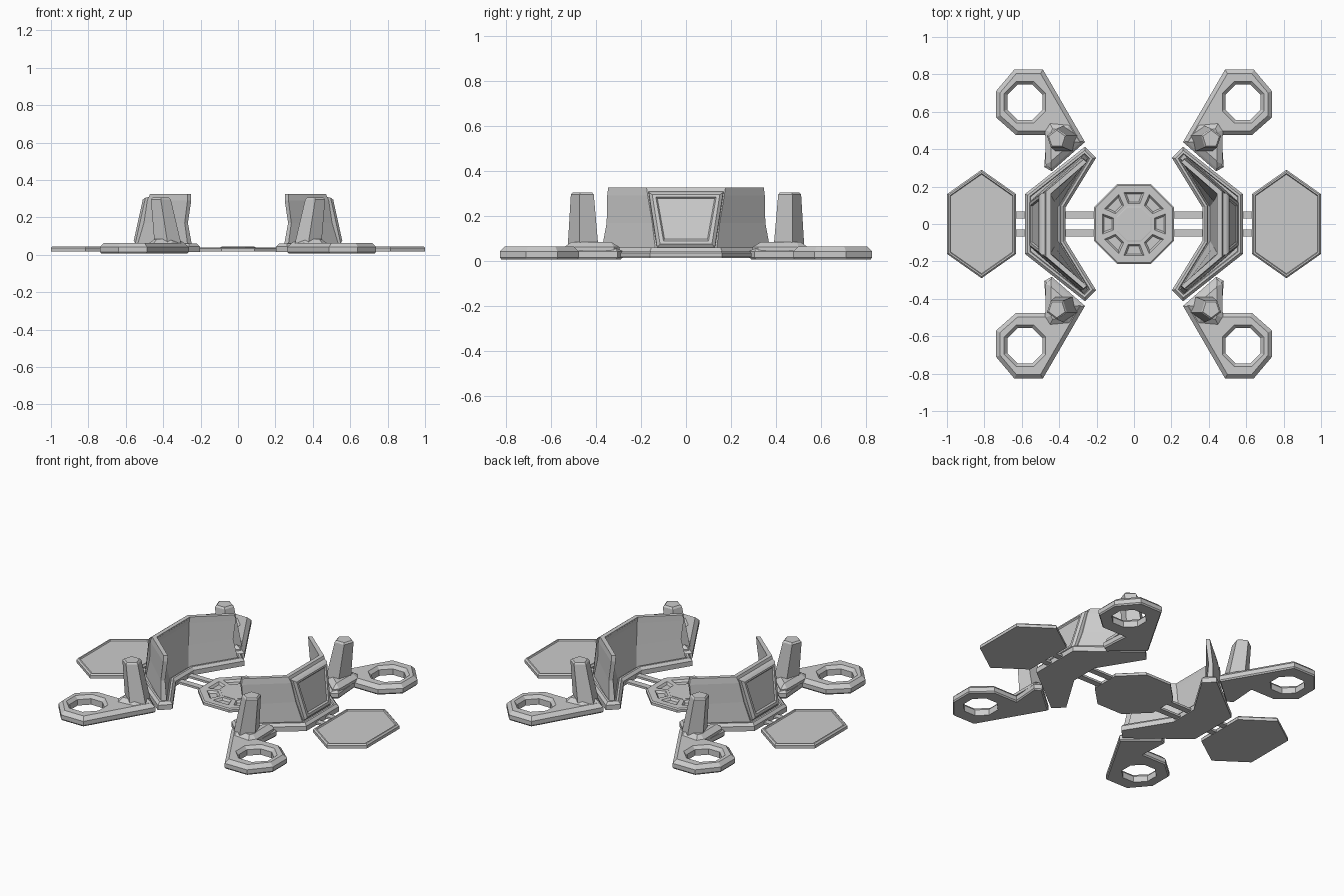
import bpy, bmesh
from math import cos, sin, pi
from mathutils import Vector

if "Cube" in bpy.data.objects:
    bpy.data.objects.remove(bpy.data.objects["Cube"])

def loft(name, rings, hide=False):
    """Skin a list of equal-length 3D rings and cap both ends."""
    bm = bmesh.new()
    vs = [[bm.verts.new(p) for p in r] for r in rings]
    for a, b in zip(vs, vs[1:]):
        for i in range(len(a)):
            j = (i + 1) % len(a)
            bm.faces.new((a[i], a[j], b[j], b[i]))
    bm.faces.new(vs[0][::-1])
    bm.faces.new(vs[-1])
    bmesh.ops.recalc_face_normals(bm, faces=bm.faces)
    me = bpy.data.meshes.new(name)
    bm.to_mesh(me)
    bm.free()
    ob = bpy.data.objects.new(name, me)
    bpy.context.collection.objects.link(ob)
    ob.hide_render = hide
    return ob

def inset(pts, d):
    """Mitred inward offset of a 2D outline."""
    n = len(pts)
    v = [Vector(p) for p in pts]
    s = 1 if sum(v[i - 1].cross(v[i]) for i in range(n)) > 0 else -1
    out = []
    for i in range(n):
        a = (v[i] - v[i - 1]).normalized()
        b = (v[(i + 1) % n] - v[i]).normalized()
        na, nb = Vector((-a.y, a.x)) * s, Vector((-b.y, b.x)) * s
        out.append(v[i] + (na + nb) * d / (1 + na.dot(nb)))
    return out

def plate(name, pts, levels, hide=False):
    """levels: (inset distance, z) pairs from bottom to top."""
    return loft(name, [[(p[0], p[1], z) for p in inset(pts, d)] for d, z in levels], hide)

def ngon(n, cx, cy, r, turn):
    return [(cx + r * cos(2 * pi * i / n + turn), cy + r * sin(2 * pi * i / n + turn)) for i in range(n)]

def cut(ob, cutter):
    m = ob.modifiers.new("cut", 'BOOLEAN')
    m.operation, m.object, m.solver = 'DIFFERENCE', cutter, 'EXACT'

def sym(half):
    """Close an outline by mirroring it in y."""
    return half + [(x, -y) for x, y in reversed(half)]

# central octagonal disc with eight trapezoid pockets and a hub outline
disc = plate("centre_disc", ngon(8, 0, 0, .232, pi / 8), [(0, .018), (0, .034), (.008, .04)])
for i in range(8):
    a = i * pi / 4
    trap = [(.108, -.032), (.17, -.055), (.17, .055), (.108, .032)]
    pts = [(x * cos(a) - y * sin(a), x * sin(a) + y * cos(a)) for x, y in trap]
    cut(disc, plate("pocket_cutter", pts, [(.01, .027), (0, .041), (0, .06)], True))
plate("hub_cap", ngon(8, 0, 0, .1, pi / 8), [(0, .035), (0, .042), (.004, .043)])

pad_half = [(.815, .29), (1.0, .16)]
base_half = [(.203, .353), (.262, .413), (.583, .16)]
ring_arm = [(.738, .71), (.738, .57), (.63, .475), (.468, .475), (.48, .305), (.44, .282),
            (.262, .438), (.487, .826), (.64, .826)]
foot = [(.285, .435), (.345, .53), (.45, .54), (.475, .5), (.472, .32), (.445, .295)]

for s, side in ((1, "right"), (-1, "left")):
    fx = lambda pts: [(s * p[0],) + tuple(p[1:]) for p in pts]

    # hexagonal end pad with thin rim
    hexa = [(.63, .16)] + pad_half + [(1.0, -.16), (.815, -.29), (.63, -.16)]
    plate(side + "_hex_pad", fx(hexa), [(0, .018), (0, .036), (.008, .045), (.016, .045), (.02, .038)])

    # twin rails
    for y in (-.048, .048):
        rail = [(.2, y - .019), (.64, y - .019), (.64, y + .019), (.2, y + .019)]
        plate(side + "_rail", fx(rail), [(0, .02), (0, .033)])

    # chevron base
    base = sym([(.365, .09)] + base_half)
    plate(side + "_barrier_base", fx(base), [(0, .014), (0, .044), (.014, .06), (.026, .06), (.03, .05)])

    # leaning chevron wall: (z, outer end, outer corner, inner corner, inner end)
    rings = []
    for z, oe, oc, ic, ie in (
            (.045, (.268, .375), (.54, .135), (.405, .09), (.245, .35)),
            (.17, (.285, .352), (.503, .15), (.425, .12), (.268, .335)),
            (.29, (.27, .35), (.485, .17), (.445, .155), (.25, .335)),
            (.326, (.27, .345), (.47, .175), (.445, .162), (.252, .33))):
        rings.append(fx([(x, y, z) for x, y in sym([ic, ie, oe, oc])]))
    loft(side + "_barrier_wall", rings)

    # raised framed panel on the wall's outer face
    def frame(zb, zt, yb, yt, off):
        px = lambda z: .563 - .22 * (z - .05) + off
        return fx([(px(zb), -yb, zb), (px(zb), yb, zb), (px(zt), yt, zt), (px(zt), -yt, zt)])
    loft(side + "_wall_panel", [frame(.055, .318, .13, .172, -.06), frame(.06, .305, .128, .165, -.012),
                                frame(.075, .295, .115, .15, 0), frame(.09, .285, .1, .134, 0),
                                frame(.097, .278, .095, .127, -.008)])

    for t, end in ((1, "back"), (-1, "front")):
        q = lambda pts: [(s * x, t * y) for x, y in pts]
        tag = side + "_" + end
        # ring arm with a chamfered octagonal hole
        arm = plate(tag + "_ring_arm", q(ring_arm), [(.006, .008), (0, .016), (0, .042), (.022, .064)])
        cut(arm, plate(tag + "_hole_cutter", q(ngon(8, .583, .651, .102, pi / 8)),
                       [(0, -.05), (0, .045), (-.022, .07), (-.022, .1)], True))
        # column foot and leaning pentagonal column
        plate(tag + "_column_foot", q(foot), [(0, .045), (0, .062), (.03, .085)])
        bot, top = q(ngon(5, .375, .45, .075, .3)), q(ngon(5, .412, .455, .056, .3))
        lip = q(ngon(5, .412, .455, .046, .3))
        loft(tag + "_column", [[(x, y, .06) for x, y in bot], [(x, y, .295) for x, y in top],
                               [(x, y, .305) for x, y in lip]])
